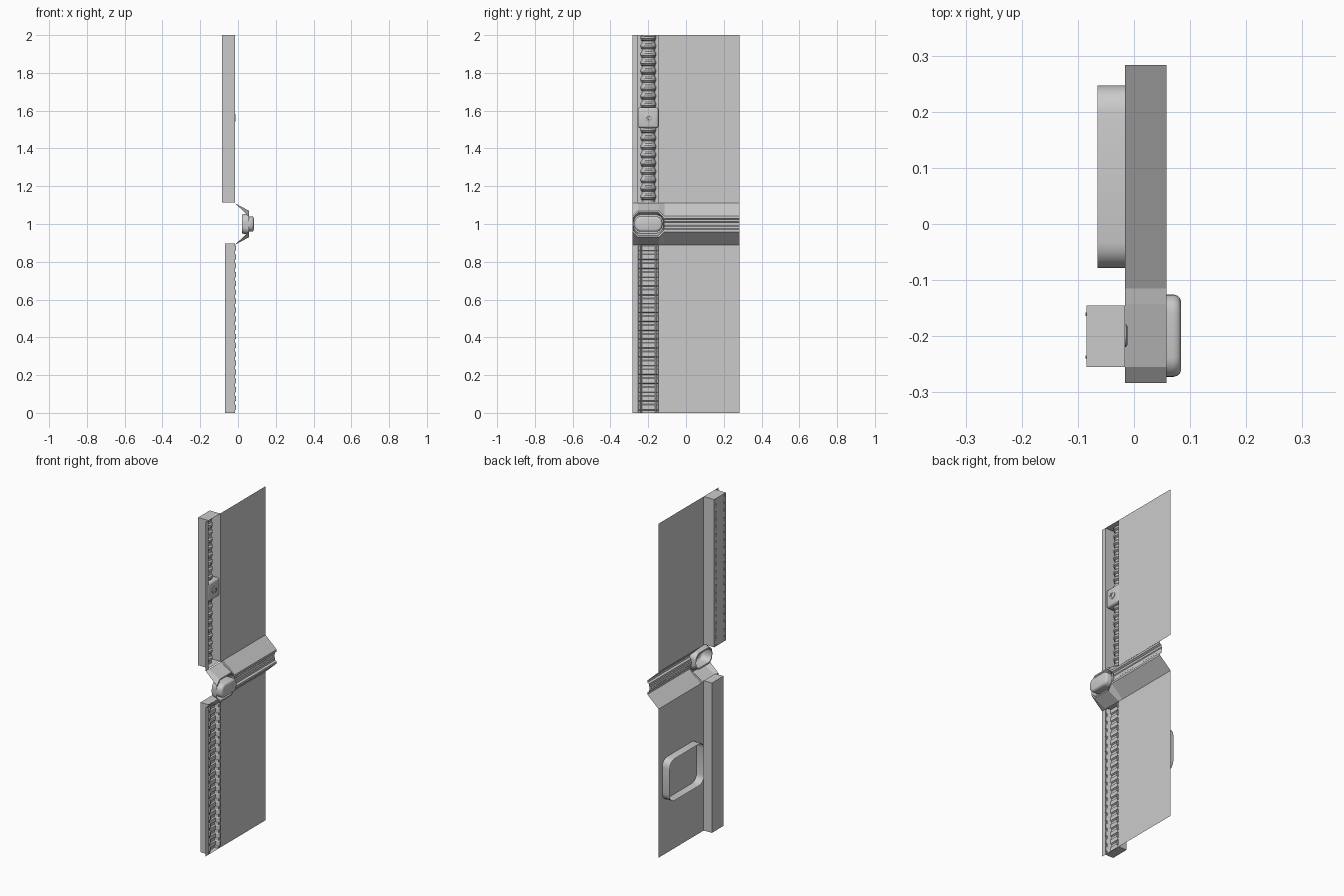
import bpy, bmesh, math
from mathutils import Vector

if "Cube" in bpy.data.objects:
    bpy.data.objects.remove(bpy.data.objects["Cube"])

PX = -0.016            # plane of the wall sheet
Y0, Y1 = -0.283, 0.283
C0, C1 = -0.255, -0.145  # channel sides
BC = -0.199            # boss centre


def sheet(name, rows, closed=False, cap=False, facing=(1, 0, 0), smooth=False):
    """Skin rows of points into a surface facing the given way."""
    bm = bmesh.new()
    vs = [[bm.verts.new(p) for p in r] for r in rows]
    n = len(rows[0])
    for a, b in zip(vs, vs[1:]):
        for j in range(n if closed else n - 1):
            k = (j + 1) % n
            bm.faces.new((a[j], a[k], b[k], b[j]))
    if cap:
        bm.faces.new(vs[-1])
    bm.normal_update()
    total = sum((f.normal * f.calc_area() for f in bm.faces), Vector())
    if total.dot(Vector(facing)) < 0:
        bmesh.ops.reverse_faces(bm, faces=bm.faces[:])
    return finish(name, bm, smooth)


def finish(name, bm, smooth=False):
    me = bpy.data.meshes.new(name)
    bm.to_mesh(me)
    bm.free()
    ob = bpy.data.objects.new(name, me)
    bpy.context.collection.objects.link(ob)
    if smooth:
        bpy.ops.object.select_all(action='DESELECT')
        ob.select_set(True)
        bpy.context.view_layer.objects.active = ob
        bpy.ops.object.shade_smooth_by_angle(angle=math.radians(35))
    return ob


def extrude_z(name, prof, z0, z1):
    return sheet(name, [[(x, y, z) for x, y in prof] for z in (z0, z1)])


def ring(x, cy, cz, hy, hz, c, rounded, n=6):
    """Rectangle outline with rounded or straight-cut corners, in a plane of constant x."""
    pts = []
    for q in range(4):
        for i in range(n + 1):
            t = i / n
            if rounded:
                u, v = math.cos(t * math.pi / 2), math.sin(t * math.pi / 2)
            else:
                u, v = 1 - t, t
            for _ in range(q):
                u, v = -v, u
            sy = 1 if q in (0, 3) else -1
            sz = 1 if q in (0, 1) else -1
            pts.append((x, cy + sy * (hy - c) + c * u, cz + sz * (hz - c) + c * v))
    return pts


# wall sheets, narrow flange, and the two service channels with closed ends
for tag, z0, z1, back in (("lower", 0.0, 0.89, -0.07), ("upper", 1.11, 2.0, -0.085)):
    extrude_z(tag + "_panel", [(PX, C1), (PX, Y1)], z0, z1)
    extrude_z(tag + "_flange", [(PX, Y0), (PX, C0)], z0, z1)
    e0, e1 = (z0, 0.897) if tag == "lower" else (1.115, z1)
    extrude_z(tag + "_channel", [(PX, C0), (back, C0), (back, C1), (PX, C1)], e0, e1)
    for end, z, up in (("bottom", e0, -1), ("top", e1, 1)):
        sheet(f"{tag}_channel_{end}", [[(back, C0, z), (PX, C0, z)], [(back, C1, z), (PX, C1, z)]],
              facing=(0, 0, up))

# grooved belt rail
half = [(PX, 0.11), (0.058, 0.042), (0.058, 0.03), (0.047, 0.024), (0.047, 0.012), (0.043, 0.008)]
prof = [(x, 1 + z) for x, z in half] + [(x, 1 - z) for x, z in reversed(half)]
sheet("belt_rail", [[(x, y, z) for x, z in prof] for y in (-0.115, Y1)])

# sloped shoulders above and below the belt end
for tag, s in (("upper", 1), ("lower", -1)):
    base = [(PX, y, 1 + s * 0.11) for y in (Y0, C0, -0.143, -0.115)]
    edge = [(0.058, y, 1 + s * z) for y, z in ((Y0, 0.04), (C0, 0.07), (-0.143, 0.07), (-0.115, 0.04))]
    sheet("belt_shoulder_" + tag, [base, edge])

# eight-sided frame, pocket and raised oval button in one lathe-like skin
steps = [(0.058, 0.084, 0.070, 0.029, False), (0.058, 0.081, 0.062, 0.029, False),
         (0.050, 0.079, 0.055, 0.034, True), (0.020, 0.078, 0.050, 0.040, True),
         (0.020, 0.0735, 0.041, 0.034, True), (0.070, 0.0735, 0.041, 0.034, True),
         (0.078, 0.071, 0.0385, 0.032, True), (0.082, 0.067, 0.0345, 0.030, True),
         (0.084, 0.061, 0.0285, 0.026, True)]
sheet("belt_button", [ring(x, BC, 1.0, hy, hz, c, r) for x, hy, hz, c, r in steps],
      closed=True, cap=True, smooth=True)

# ribbed hose in the upper channel
pitch = 0.0443
rows = []
for i in range(20):
    for t, k in ((0, 0.86), (0.3, 0.86), (0.38, 0.95), (0.5, 0.95), (0.56, 1), (0.8, 1), (0.9, 0.93)):
        z = 1.115 + (i + t) * pitch
        rows.append([(-0.086 + 0.05 * k * math.sin(a), BC - 0.041 * k * math.cos(a), z)
                     for a in [math.pi * j / 12 for j in range(13)]])
sheet("ribbed_hose", rows, smooth=True)

# hose clamp with a round screw
bm = bmesh.new()
bmesh.ops.create_cube(bm, size=1)
for v in bm.verts:
    v.co = Vector((-0.051 + v.co.x * 0.066, -0.2 + v.co.y * 0.108, 1.563 + v.co.z * 0.11))
bmesh.ops.bevel(bm, geom=[e for e in bm.edges if all(v.co.x > -0.05 for v in e.verts)
                          or abs(e.verts[0].co.x - e.verts[1].co.x) > 0.01],
                offset=0.012, segments=3, profile=0.5, affect='EDGES')
finish("hose_clamp", bm, True)


def circle(x, r):
    return [(x, BC + r * math.cos(a), 1.563 + r * math.sin(a))
            for a in [2 * math.pi * j / 20 for j in range(20)]]


sheet("clamp_screw", [circle(-0.02, 0.02), circle(-0.014, 0.02), circle(-0.012, 0.017),
                      circle(-0.012, 0.009), circle(-0.016, 0.008)], closed=True, cap=True, smooth=True)

# ladder-like corrugated trough in the lower channel
trough = [(-0.022, -0.255), (-0.018, -0.25), (-0.018, -0.241), (-0.042, -0.234),
          (-0.042, -0.164), (-0.018, -0.157), (-0.018, -0.148), (-0.022, -0.145)]
pitch = 0.89 / 19
rows = []
for i in range(19):
    for t, d in ((0, 0), (0.28, 0), (0.38, 0.008), (0.88, 0.008), (0.98, 0)):
        rows.append([(x + (d if 0 < j < 7 else 0), y, (i + t) * pitch) for j, (x, y) in enumerate(trough)])
sheet("ladder_trough", rows)

# open loop handle frame on the back of the lower panel
sheet("rear_loop", [ring(x, 0.0845, 0.45, 0.1625, 0.125, 0.045, True, 4) for x in (PX, -0.065)],
      closed=True, smooth=True)
